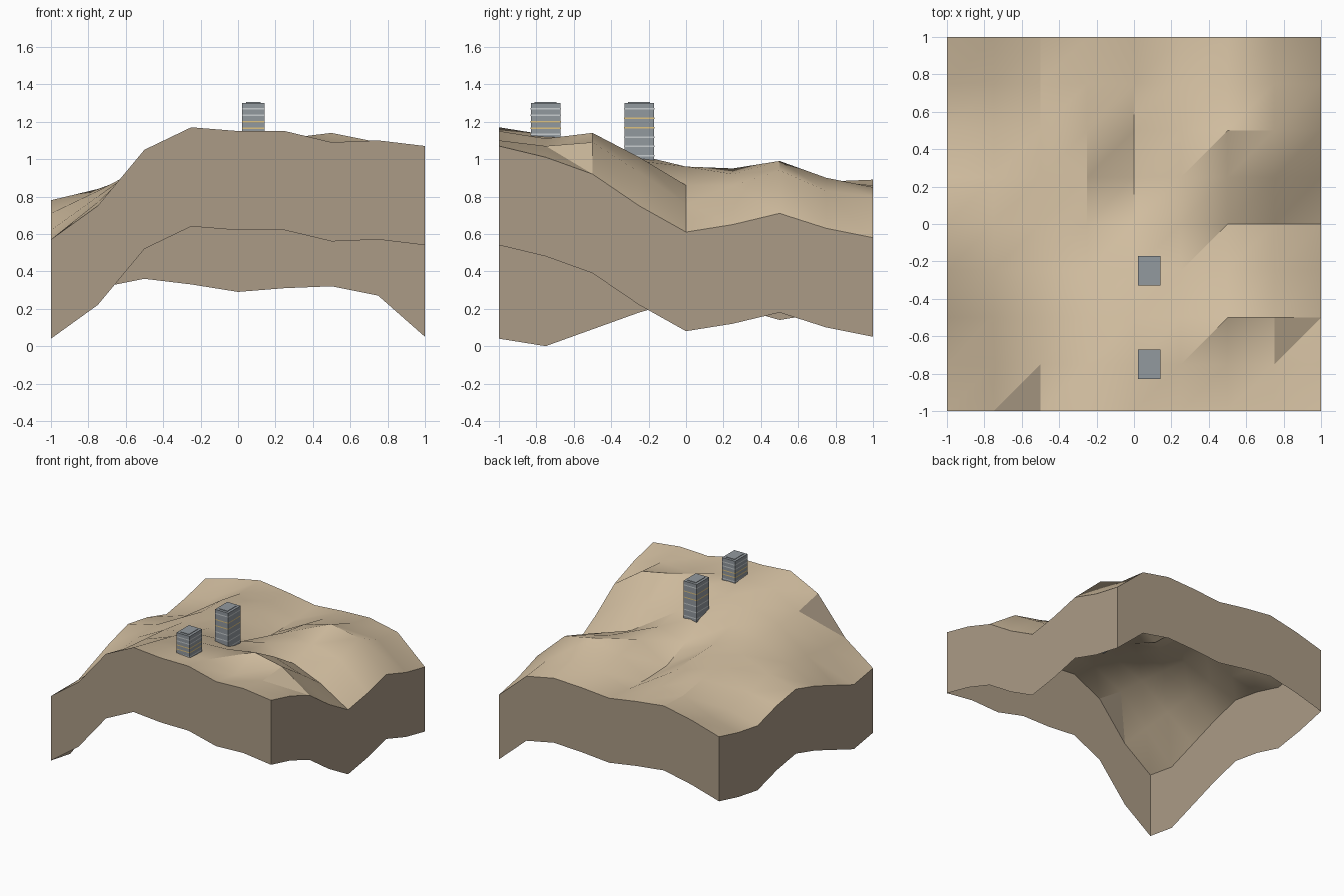
import bpy
import bmesh
import math
from mathutils import Vector

default_cube = bpy.data.objects.get("Cube")
if default_cube:
    bpy.data.objects.remove(default_cube, do_unlink=True)


def make_material(name, colour):
    material = bpy.data.materials.new(name)
    material.use_nodes = True
    rgba = (*colour, 1)
    material.diffuse_color = rgba
    material.node_tree.nodes["Principled BSDF"].inputs["Base Color"].default_value = rgba
    return material


sand = make_material("sand", (.65, .52, .355))
rock = make_material("brown rock", (.41, .33, .24))
concrete = make_material("grey concrete", (.29, .32, .345))
pale_glass = make_material("pale window", (.58, .61, .63))
lit_glass = make_material("yellow window", (.73, .54, .22))


def finish_object(name, bm, materials):
    mesh = bpy.data.meshes.new(name)
    bm.to_mesh(mesh)
    bm.free()
    for material in materials:
        mesh.materials.append(material)
    obj = bpy.data.objects.new(name, mesh)
    bpy.context.collection.objects.link(obj)
    return obj


# Heights in hundredths, one row per grid line from front to back
HEIGHTS = """
57 75 105 117 115 115 109 110 107
53 77 100 112 113 111 105 107 101
62 80 98 107 109 110 114 109 92
71 83 96 101 102 99 101 93 75
78 84 93 95 90 96 86 76 61
74 78 92 94 80 95 92 86 65
67 73 92 92 79 92 99 94 71
71 77 88 88 80 87 90 83 63
77 84 89 86 82 84 85 80 58
"""
rows = [[int(word) / 100 for word in line.split()]
        for line in HEIGHTS.strip().splitlines()]
COUNT = len(rows)
STEP = 2 / (COUNT - 1)
DEPTH = .53


def ground_point(column, row):
    return Vector((column * STEP - 1, row * STEP - 1, rows[row][column]))


# Rolling ground: split grid, with the steepest face in rock
def build_ground():
    bm = bmesh.new()
    grid = [[bm.verts.new(ground_point(c, r)) for c in range(COUNT)]
            for r in range(COUNT)]
    for r in range(COUNT - 1):
        for c in range(COUNT - 1):
            near, far = grid[r], grid[r + 1]
            bm.faces.new((near[c], near[c + 1], far[c + 1]))
            bm.faces.new((near[c], far[c + 1], far[c]))
    bm.normal_update()
    steep = [face for face in bm.faces if face.normal.z < .65]
    for face in steep:
        face.material_index = 1
        for edge in face.edges:
            edge.smooth = False
    ground = finish_object("ground", bm, [sand, rock])
    bpy.ops.object.select_all(action="DESELECT")
    ground.select_set(True)
    bpy.context.view_layer.objects.active = ground
    bpy.ops.object.shade_smooth_by_angle(angle=math.radians(30))


# Open skirt that follows the ground's outline
def build_skirt():
    last = COUNT - 1
    outline = [(c, 0) for c in range(last)]
    outline += [(last, r) for r in range(last)]
    outline += [(c, last) for c in range(last, 0, -1)]
    outline += [(0, r) for r in range(last, 0, -1)]
    bm = bmesh.new()
    top = [bm.verts.new(ground_point(c, r)) for c, r in outline]
    bottom = [bm.verts.new(v.co - Vector((0, 0, DEPTH))) for v in top]
    for i in range(len(top)):
        j = (i + 1) % len(top)
        bm.faces.new((bottom[i], bottom[j], top[j], top[i]))
    finish_object("cliff_skirt", bm, [rock])


def add_box(bm, centre, size):
    result = bmesh.ops.create_cube(bm, size=1)
    for vert in result["verts"]:
        vert.co = Vector(a * b for a, b in zip(vert.co, size)) + Vector(centre)
    return result["verts"]


# Tower block with a low raised roof slab and thin window bands
WIDTH, LENGTH, ROOF = .12, .16, 1.3
TOWER_X = .082


def build_tower(name, y, base, pitch, lit_floors, floors):
    bm = bmesh.new()
    height = ROOF - base
    add_box(bm, (TOWER_X, y, base + height / 2), (WIDTH, LENGTH, height))
    bm.normal_update()
    roof = [face for face in bm.faces if face.normal.z > .9]
    bmesh.ops.inset_region(bm, faces=roof, thickness=.03)
    slab = bmesh.ops.extrude_face_region(bm, geom=roof)
    bmesh.ops.delete(bm, geom=roof, context="FACES_ONLY")
    for item in slab["geom"]:
        if isinstance(item, bmesh.types.BMVert):
            item.co.z += .004
    finish_object(name, bm, [concrete])

    bands = bmesh.new()
    for floor in range(floors):
        z = ROOF - .032 - floor * pitch
        verts = add_box(bands, (TOWER_X, y, z), (WIDTH + .002, LENGTH + .002, .008))
        for face in {f for v in verts for f in v.link_faces}:
            face.material_index = int(floor in lit_floors)
    # Keep only the upright faces of each band
    bands.normal_update()
    caps = [face for face in bands.faces if abs(face.normal.z) > .5]
    bmesh.ops.delete(bands, geom=caps, context="FACES_ONLY")
    finish_object(name + "_windows", bands, [pale_glass, lit_glass])


build_ground()
build_skirt()
build_tower("front_tower", -.75, 1.08, .034, (2, 3), 5)
build_tower("rear_tower", -.25, .95, .05, (1, 2), 6)
